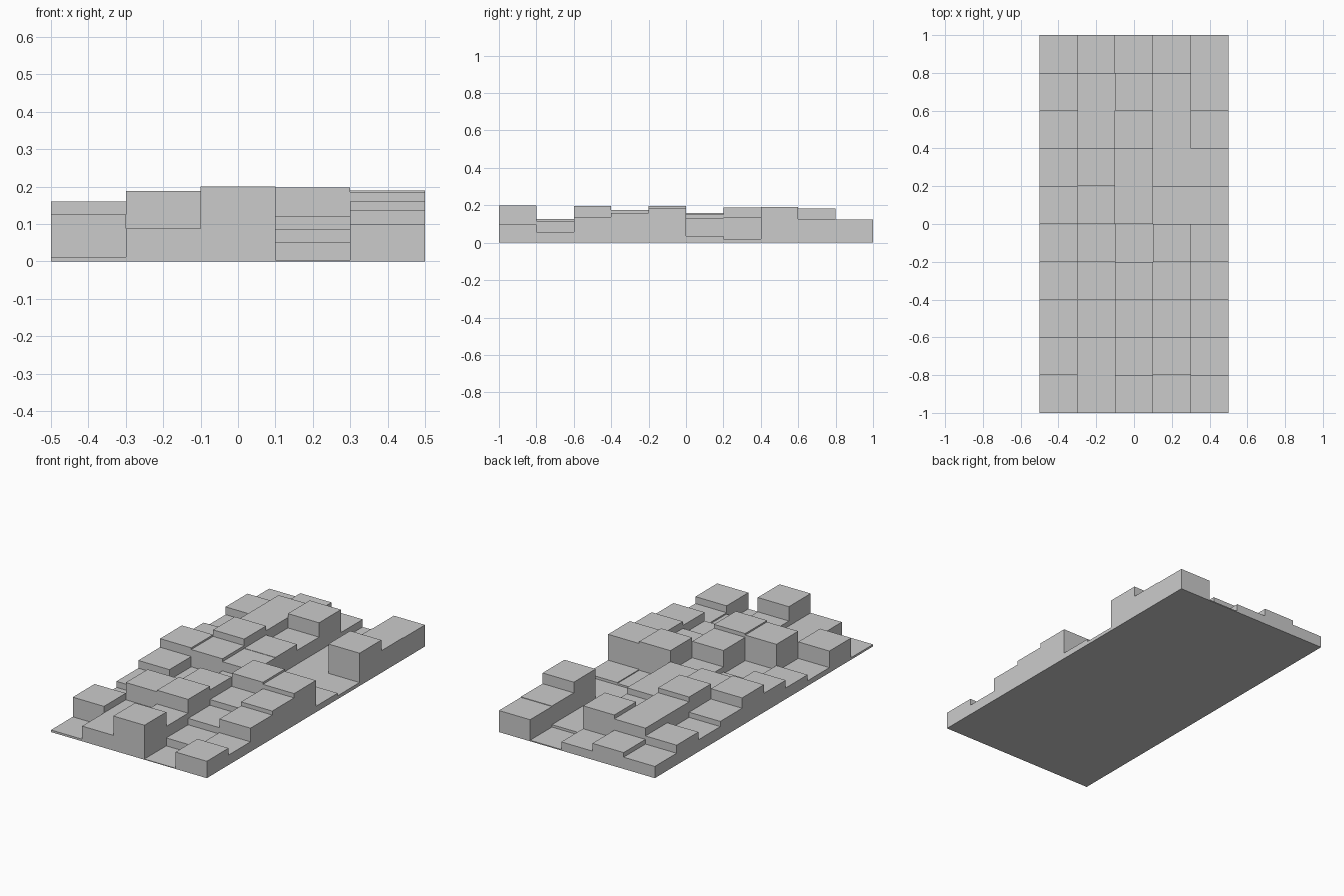
import bpy
import bmesh
from mathutils import Matrix, Vector

old = bpy.data.objects.get("Cube")
if old:
    bpy.data.objects.remove(old, do_unlink=True)

# One plain grey for the whole slab
grey = bpy.data.materials.new("light_grey")
grey.use_nodes = True
grey.diffuse_color = (0.6, 0.6, 0.6, 1)
grey.node_tree.nodes["Principled BSDF"].inputs["Base Color"].default_value = (0.6, 0.6, 0.6, 1)

CELL = 0.2

# Block heights: each row runs from -x to +x, rows run front to back
ROWS = [
    (0.012, 0.088, 0.20, 0.004, 0.098),
    (0.126, 0.088, 0.117, 0.05, 0.058),
    (0.03, 0.188, 0.197, 0.087, 0.137),
    (0.065, 0.04, 0.175, 0.12, 0.16),
    (0.11, 0.05, 0.08, 0.197, 0.185),
    (0.16, 0.15, 0.133, 0.03, 0.035),
    (0.10, 0.188, 0.135, 0.02, 0.02),
    (0.07, 0.16, 0.10, 0.02, 0.19),
    (0.115, 0.16, 0.183, 0.02, 0.128),
    (0.068, 0.095, 0.05, 0.006, 0.125),
]


def add_block(bm, x, y, height):
    """Square block standing on the ground."""
    place = Matrix.Translation(Vector((x, y, height / 2)))
    size = Matrix.Diagonal((CELL, CELL, height, 1))
    bmesh.ops.create_cube(bm, size=1, matrix=place @ size)


# Rows of blocks
for j, heights in enumerate(ROWS):
    bm = bmesh.new()
    for i, height in enumerate(heights):
        add_block(bm, (i - 2) * CELL, (j - 4.5) * CELL, height)
    mesh = bpy.data.meshes.new(f"block_row_{j + 1}")
    bm.to_mesh(mesh)
    bm.free()
    mesh.materials.append(grey)
    row = bpy.data.objects.new(f"block_row_{j + 1}", mesh)
    bpy.context.collection.objects.link(row)
